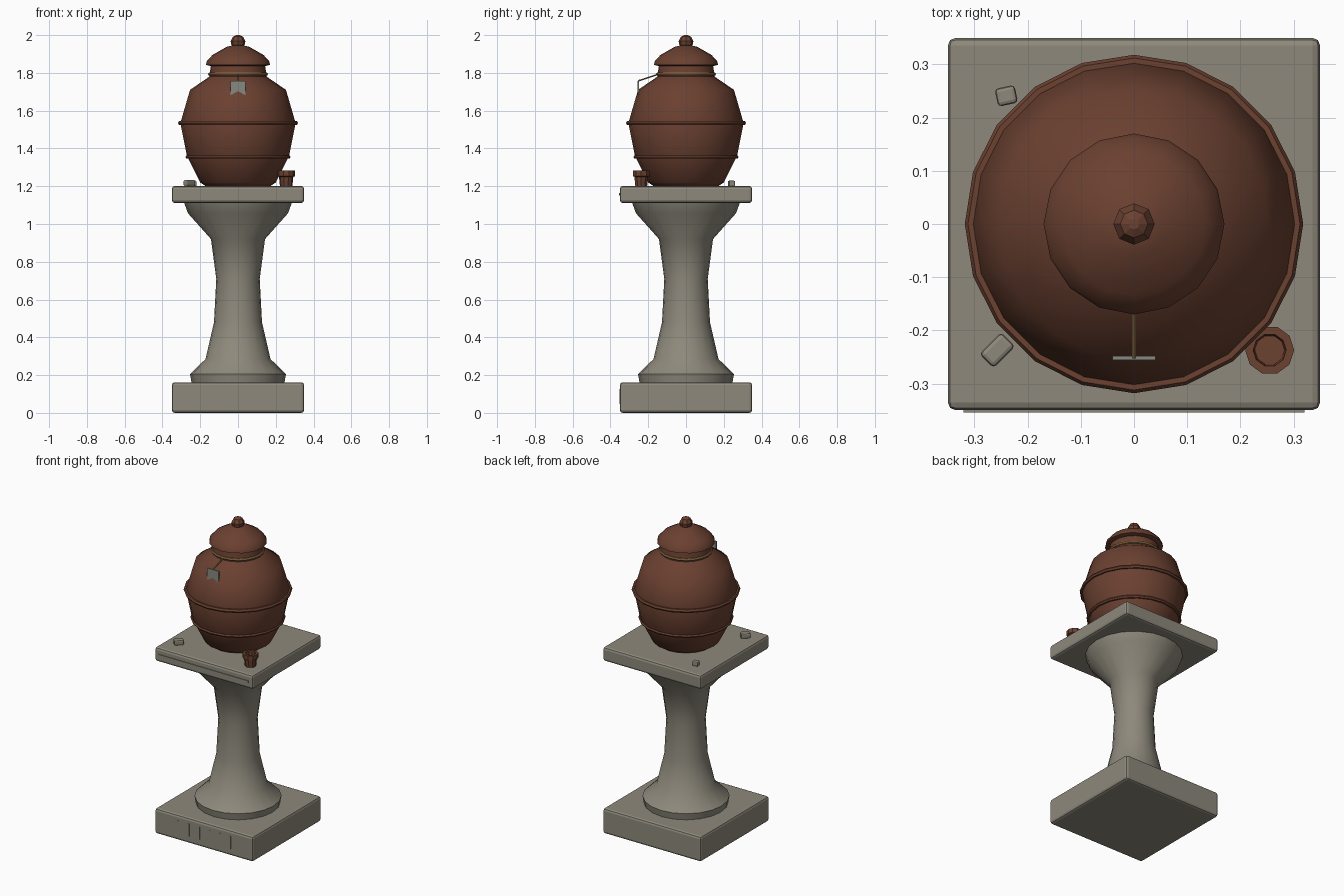
import bpy, bmesh, math
from mathutils import Vector

cube = bpy.data.objects.get("Cube")
if cube:
    bpy.data.objects.remove(cube, do_unlink=True)


def material(name, rgb):
    m = bpy.data.materials.new(name)
    m.use_nodes = True
    m.diffuse_color = (*rgb, 1)
    m.node_tree.nodes["Principled BSDF"].inputs["Base Color"].default_value = (*rgb, 1)
    return m


STONE = material("grey stone", (0.27, 0.25, 0.20))
CLAY = material("red clay", (0.145, 0.052, 0.030))
ROPE = material("tan rope", (0.27, 0.15, 0.06))
TAG = material("pale tag", (0.25, 0.25, 0.22))


def finish(obj, name, mat, smooth=40):
    obj.name = name
    obj.data.materials.append(mat)
    if smooth:
        bpy.ops.object.select_all(action='DESELECT')
        obj.select_set(True)
        bpy.context.view_layer.objects.active = obj
        bpy.ops.object.shade_smooth_by_angle(angle=math.radians(smooth))
    return obj


def from_bmesh(bm, name, mat, smooth=40):
    bmesh.ops.recalc_face_normals(bm, faces=bm.faces)
    mesh = bpy.data.meshes.new(name)
    bm.to_mesh(mesh)
    bm.free()
    obj = bpy.data.objects.new(name, mesh)
    bpy.context.collection.objects.link(obj)
    return finish(obj, name, mat, smooth)


def lathe(name, profile, sides, mat, centre=(0, 0), smooth=40):
    """Revolve (radius, height) points about a vertical axis and cap the ends."""
    bm = bmesh.new()
    rings = []
    for r, z in profile:
        angles = [2 * math.pi * i / sides for i in range(sides)]
        rings.append([bm.verts.new((centre[0] + r * math.cos(a),
                                    centre[1] + r * math.sin(a), z)) for a in angles])
    for low, high in zip(rings, rings[1:]):
        for i in range(sides):
            j = (i + 1) % sides
            bm.faces.new((low[i], low[j], high[j], high[i]))
    bm.faces.new(rings[0])
    bm.faces.new(rings[-1])
    return from_bmesh(bm, name, mat, smooth)


def box(name, centre, size, mat, turn=0, bevel=0):
    bm = bmesh.new()
    bmesh.ops.create_cube(bm, size=1)
    bmesh.ops.scale(bm, vec=size, verts=bm.verts)
    obj = from_bmesh(bm, name, mat, 0)
    obj.location = centre
    obj.rotation_euler.z = math.radians(turn)
    if bevel:
        mod = obj.modifiers.new("rounded edges", 'BEVEL')
        mod.width, mod.segments = bevel, 2
    return obj


def ring(name, radius, thickness, z, mat, sides=20):
    bpy.ops.mesh.primitive_torus_add(major_radius=radius, minor_radius=thickness,
                                     major_segments=sides, minor_segments=6,
                                     location=(0, 0, z))
    return finish(bpy.context.object, name, mat)


# Pedestal: plinth, flared column and top slab
box("plinth", (0, 0, 0.081), (0.7, 0.7, 0.162), STONE, bevel=0.015)
lathe("column", [(0.245, 0.155), (0.254, 0.205), (0.172, 0.285), (0.127, 0.48),
                 (0.115, 0.71), (0.143, 0.92), (0.265, 1.057), (0.286, 1.115)], 20, STONE)
box("top_slab", (0, 0, 1.156), (0.7, 0.7, 0.09), STONE, bevel=0.015)
box("slab_front_strip", (0, -0.35, 1.157), (0.64, 0.008, 0.012), STONE)

# Plain upright chisel marks on the plinth
for i in range(6):
    box(f"chisel_mark_{i + 1}", (-0.18 + i * 0.074, -0.35, 0.087),
        (0.01, 0.006, 0.08), STONE)

# Clay jar with two raised bands
lathe("jar", [(0.17, 1.2), (0.20, 1.22), (0.27, 1.36), (0.305, 1.535), (0.254, 1.71),
              (0.152, 1.78), (0.142, 1.85)], 20, CLAY)
ring("upper_band", 0.306, 0.012, 1.535, CLAY)
ring("lower_band", 0.268, 0.010, 1.355, CLAY)

# Lid and faceted knob
lathe("lid", [(0.14, 1.835), (0.17, 1.843), (0.165, 1.863), (0.135, 1.895),
              (0.06, 1.938), (0.025, 1.947)], 16, CLAY)
lathe("lid_knob", [(0.02, 1.93), (0.036, 1.95), (0.039, 1.968), (0.026, 1.992),
                   (0.01, 2.0)], 8, CLAY, smooth=0)

# Rope around the neck, with a cord out to the hanging tag
ring("neck_rope", 0.150, 0.009, 1.793, ROPE)
start, end = Vector((0, -0.155, 1.79)), Vector((0, -0.252, 1.758))
bpy.ops.mesh.primitive_cylinder_add(vertices=6, radius=0.004,
                                    depth=(end - start).length,
                                    location=(start + end) / 2)
bpy.context.object.rotation_euler = (end - start).to_track_quat('Z', 'Y').to_euler()
finish(bpy.context.object, "tag_cord", ROPE)

# Tag with a notched lower edge
bm = bmesh.new()
outline = [(-0.04, 1.757), (-0.04, 1.66), (0, 1.685), (0.04, 1.66), (0.04, 1.757)]
face = bm.faces.new([bm.verts.new((x, -0.256, z)) for x, z in outline])
back = bmesh.ops.extrude_face_region(bm, geom=[face])["geom"]
bmesh.ops.translate(bm, vec=(0, 0.008, 0),
                    verts=[v for v in back if isinstance(v, bmesh.types.BMVert)])
from_bmesh(bm, "hanging_tag", TAG, 0)

# Small cup and loose stones on the slab
lathe("cup", [(0.033, 1.2), (0.038, 1.25), (0.046, 1.253), (0.046, 1.282),
              (0.031, 1.282), (0.028, 1.22)], 10, CLAY, (0.255, -0.237), smooth=0)
box("front_stone", (-0.257, -0.237, 1.217), (0.058, 0.038, 0.034), STONE, 45, 0.008)
box("back_stone", (-0.24, 0.241, 1.214), (0.038, 0.034, 0.03), STONE, 12, 0.007)
